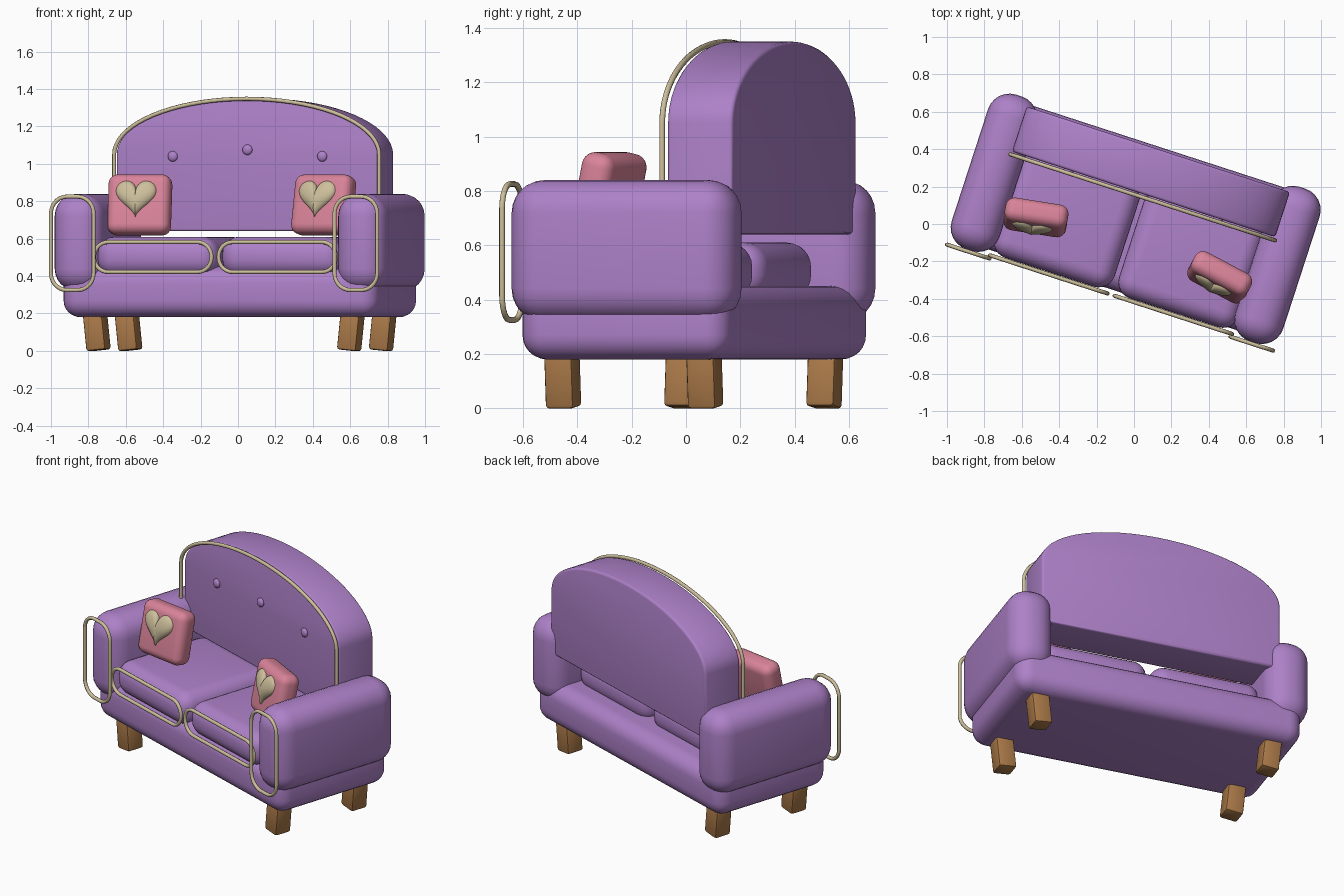
import bpy, bmesh, math
from math import sin, cos, pi, radians
from mathutils import Matrix, Vector

cube = bpy.data.objects.get("Cube")
if cube:
    bpy.data.objects.remove(cube, do_unlink=True)

# The whole sofa is turned on the spot
SPIN = Matrix.Rotation(radians(-18), 4, 'Z')


def material(name, rgb):
    m = bpy.data.materials.new(name)
    m.use_nodes = True
    m.diffuse_color = (*rgb, 1)
    bsdf = m.node_tree.nodes["Principled BSDF"]
    bsdf.inputs["Base Color"].default_value = (*rgb, 1)
    bsdf.inputs["Roughness"].default_value = 0.7
    return m


PURPLE = material("purple_fabric", (0.42, 0.22, 0.58))
PINK = material("pink_fabric", (0.70, 0.23, 0.32))
GOLD = material("pale_gold", (0.61, 0.52, 0.33))
WOOD = material("brown_wood", (0.40, 0.19, 0.065))


def finish(name, bm, mat, local=Matrix()):
    bmesh.ops.recalc_face_normals(bm, faces=bm.faces)
    me = bpy.data.meshes.new(name)
    bm.to_mesh(me)
    bm.free()
    me.materials.append(mat)
    ob = bpy.data.objects.new(name, me)
    bpy.context.collection.objects.link(ob)
    ob.matrix_world = SPIN @ local
    bpy.ops.object.select_all(action='DESELECT')
    ob.select_set(True)
    bpy.context.view_layer.objects.active = ob
    bpy.ops.object.shade_smooth_by_angle(angle=radians(35))
    return ob


def soft_box(name, size, local, mat, radius, segments=6):
    bm = bmesh.new()
    bmesh.ops.create_cube(bm, size=1, matrix=Matrix.Diagonal((*size, 1)))
    bmesh.ops.bevel(bm, geom=bm.edges[:], offset=radius, segments=segments,
                    profile=0.5, affect='EDGES', clamp_overlap=True)
    return finish(name, bm, mat, local)


def span_box(name, lo, hi, mat, radius):
    lo, hi = Vector(lo), Vector(hi)
    return soft_box(name, hi - lo, Matrix.Translation((lo + hi) / 2), mat, radius)


def piping(name, points, y, closed):
    cu = bpy.data.curves.new(name, 'CURVE')
    cu.dimensions = '3D'
    cu.bevel_depth = 0.011
    cu.bevel_resolution = 2
    cu.use_fill_caps = True
    sp = cu.splines.new('POLY')
    sp.points.add(len(points) - 1)
    for p, (x, z) in zip(sp.points, points):
        p.co = (x, y, z, 1)
    sp.use_cyclic_u = closed
    sp.use_smooth = True
    cu.materials.append(mat := GOLD)
    ob = bpy.data.objects.new(name, cu)
    bpy.context.collection.objects.link(ob)
    ob.matrix_world = SPIN
    return ob


def rounded_loop(cx, cz, w, h, r, n=7):
    pts = []
    for k, (sx, sz) in enumerate([(1, 1), (-1, 1), (-1, -1), (1, -1)]):
        for i in range(n + 1):
            a = (k + i / n) * pi / 2
            pts.append((cx + sx * (w - r) + r * cos(a), cz + sz * (h - r) + r * sin(a)))
    return pts


def arch(half, bottom, spring, rise, n=36):
    pts = [(half, bottom)]
    pts += [(half * cos(pi * i / n), spring + rise * sin(pi * i / n)) for i in range(n + 1)]
    return pts + [(-half, bottom)]


# Base
span_box("base", (-0.885, -0.37, 0.18), (0.885, 0.434, 0.45), PURPLE, 0.09)

# Arms, seat cushions, their piping and the legs, on both sides
for side, label in ((1, "left"), (-1, "right")):
    x = side * 0.797
    span_box(label + "_arm", (x - 0.135, -0.405, 0.32), (x + 0.135, 0.463, 0.84), PURPLE, 0.12)
    piping(label + "_arm_piping", rounded_loop(x, 0.575, 0.12, 0.25, 0.09), -0.414, True)
    x = side * 0.35
    span_box(label + "_seat_cushion", (x - 0.338, -0.385, 0.40), (x + 0.338, 0.285, 0.61), PURPLE, 0.09)
    piping(label + "_cushion_piping", rounded_loop(x, 0.502, 0.33, 0.08, 0.078), -0.397, True)
    for y, end in ((-0.245, "front"), (0.305, "back")):
        lean = Matrix.Translation((side * 0.715, y, 0.11)) @ Matrix.Rotation(radians(6 * side), 4, 'Y')
        soft_box(f"{label}_{end}_leg", (0.11, 0.11, 0.215), lean, WOOD, 0.014, 2)

# Arched backrest with soft rims
bm = bmesh.new()
front = bm.faces.new([bm.verts.new((x, 0.167, z)) for x, z in arch(0.74, 0.64, 1.05, 0.30)])
res = bmesh.ops.extrude_face_region(bm, geom=[front])
moved = [v for v in res["geom"] if isinstance(v, bmesh.types.BMVert)]
bmesh.ops.translate(bm, verts=moved, vec=(0, 0.253, 0))
if not front.is_valid or len(bm.faces) < 40:
    bm.faces.ensure_lookup_table()
rims = [e for e in bm.edges if abs(e.verts[0].co.y - e.verts[1].co.y) < 0.001]
bmesh.ops.bevel(bm, geom=rims, offset=0.015, segments=3, profile=0.5, affect='EDGES')
finish("backrest", bm, PURPLE)
piping("backrest_piping", arch(0.745, 0.66, 1.05, 0.298), 0.15, False)

# Tufting buttons
for i, z in ((-1, 1.04), (0, 1.075), (1, 1.04)):
    bm = bmesh.new()
    bmesh.ops.create_uvsphere(bm, u_segments=16, v_segments=10, radius=0.028,
                              matrix=Matrix.Diagonal((1, 0.6, 1, 1)))
    finish(f"button_{i + 2}", bm, PURPLE, Matrix.Translation((i * 0.42, 0.163, z)))


def puffy_heart(name, local):
    # Heart outline shrunk in rings that rise to a domed middle
    bm = bmesh.new()
    n, rings = 40, 6
    loops = []
    for k in range(rings):
        s = cos(k / rings * pi / 2)
        depth = -0.035 * sin(k / rings * pi / 2)
        ring = []
        for i in range(n):
            t = 2 * pi * i / n
            hx = 16 * sin(t) ** 3
            hz = 13 * cos(t) - 5 * cos(2 * t) - 2 * cos(3 * t) - cos(4 * t) + 2.5
            ring.append(bm.verts.new((hx * s * 0.0069, depth, hz * s * 0.0069)))
        loops.append(ring)
    for a, b in zip(loops, loops[1:]):
        for i in range(n):
            j = (i + 1) % n
            bm.faces.new((a[i], a[j], b[j], b[i]))
    tip = bm.verts.new((0, -0.035, 0))
    for i in range(n):
        bm.faces.new((loops[-1][i], loops[-1][(i + 1) % n], tip))
    bm.faces.new(loops[0])
    bmesh.ops.remove_doubles(bm, verts=bm.verts, dist=0.0001)
    finish(name, bm, GOLD, local)


# Throw pillows leaning back, each with a heart
for label, place, yaw in (("right", (-0.525, 0.035, 0.78), 9), ("left", (0.458, -0.285, 0.78), -10)):
    spot = SPIN.inverted() @ Vector(place)
    pose = (Matrix.Translation(spot) @ Matrix.Rotation(radians(yaw), 4, 'Z')
            @ Matrix.Rotation(radians(-12), 4, 'X'))
    soft_box(label + "_pillow", (0.34, 0.13, 0.325), pose, PINK, 0.05)
    puffy_heart(label + "_heart", pose @ Matrix.Translation((-0.012, -0.062, 0.02)))
